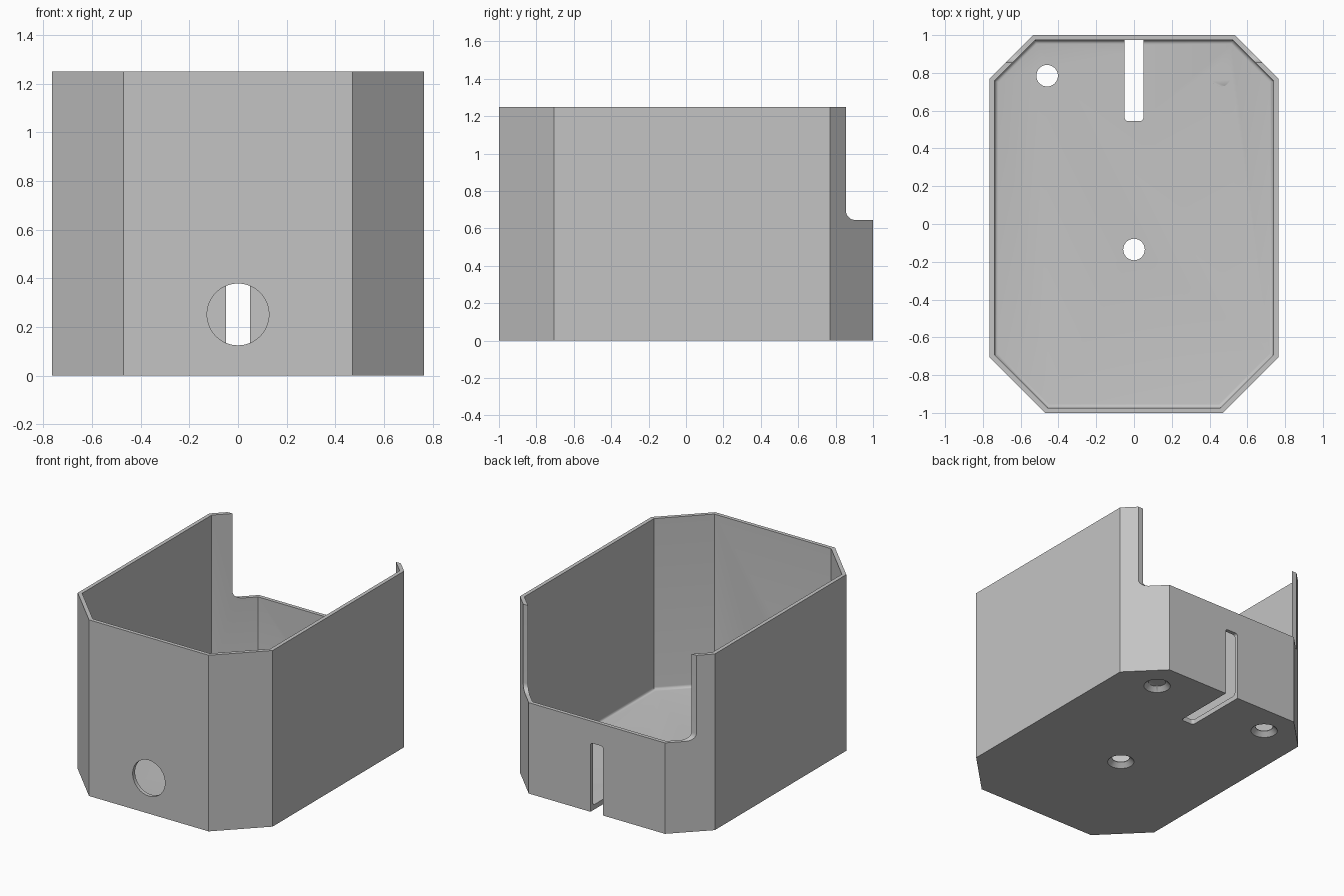
import bpy, bmesh, math
from mathutils import Vector

cube = bpy.data.objects.get("Cube")
if cube:
    bpy.data.objects.remove(cube)

HEIGHT, WALL, FLOOR, COVE = 1.25, 0.027, 0.035, 0.02

grey = bpy.data.materials.new("light grey")
grey.use_nodes = True
GREY = (0.55, 0.55, 0.55, 1)
grey.diffuse_color = GREY
grey.node_tree.nodes["Principled BSDF"].inputs["Base Color"].default_value = GREY


def make_object(name, bm):
    bmesh.ops.recalc_face_normals(bm, faces=bm.faces)
    mesh = bpy.data.meshes.new(name)
    bm.to_mesh(mesh)
    bm.free()
    mesh.materials.append(grey)
    obj = bpy.data.objects.new(name, mesh)
    bpy.context.collection.objects.link(obj)
    return obj


def prism(name, points, axis, start, end, cove=0):
    """Extrude a 2D profile along an axis, optionally rounding its start rim."""
    def place(a, b, c):
        return {"x": (c, a, b), "y": (a, c, b), "z": (a, b, c)}[axis]
    bm = bmesh.new()
    base = bm.faces.new([bm.verts.new(place(a, b, start)) for a, b in points])
    rim = list(base.edges)
    step = Vector(place(0, 0, end - start))
    result = bmesh.ops.extrude_face_region(bm, geom=[base], use_keep_orig=True)
    moved = [v for v in result["geom"] if isinstance(v, bmesh.types.BMVert)]
    bmesh.ops.translate(bm, verts=moved, vec=step)
    bmesh.ops.recalc_face_normals(bm, faces=bm.faces)
    if cove:
        bmesh.ops.bevel(bm, geom=rim, offset=cove, segments=5,
                        profile=0.5, affect="EDGES")
    return make_object(name, bm)


def fillet(cx, cy, sx, sy, r, steps=8):
    """Arc in a square corner, from the upright side to the level side."""
    angles = [math.pi / 2 * i / steps for i in range(steps + 1)]
    return [(cx + sx * r * (1 - math.cos(t)), cy + sy * r * (1 - math.sin(t)))
            for t in angles]


def circle(cx, cy, r, sides=48):
    return [(cx + r * math.cos(math.tau * i / sides),
             cy + r * math.sin(math.tau * i / sides)) for i in range(sides)]


def outline(inset):
    """Chamfered rectangle moved inward evenly."""
    k = inset * math.tan(math.pi / 8)
    half = [(0.47 - k, inset - 1), (0.765 - inset, k - 0.705),
            (0.765 - inset, 0.77 - k), (0.535 - k, 1 - inset)]
    return half + [(-x, y) for x, y in reversed(half)]


def slot(closed_end, open_end, direction):
    """Slot profile with two rounded corners at its closed end."""
    right = fillet(0.05, closed_end, -1, direction, 0.018)
    left = [(-x, y) for x, y in reversed(right)]
    return right + left + [(-0.05, open_end), (0.05, open_end)]


def cone_cutter(name, x, y):
    """Countersink opening towards the underside."""
    bm = bmesh.new()
    bmesh.ops.create_cone(bm, cap_ends=True, segments=48, radius1=0.097,
                          radius2=0.057, depth=0.04)
    bmesh.ops.translate(bm, verts=bm.verts, vec=(x, y, 0.01))
    return make_object(name, bm)


# Outer shell
housing = prism("housing", outline(0), "z", 0, HEIGHT)

# Hollow, rear notch, front cable hole, slot up the rear wall and along the floor
notch = fillet(0.855, 0.645, 1, 1, 0.05) + [(1.2, 0.645), (1.2, 1.5), (0.855, 1.5)]
cutters = [
    prism("cavity", outline(WALL), "z", FLOOR, HEIGHT + 0.2, COVE),
    prism("rear_notch", notch, "x", -1, 1),
    prism("front_hole", circle(0, 0.252, 0.127, 64), "y", -1.1, -0.85),
    prism("floor_slot", slot(0.545, 1.1, 1), "z", -0.1, 0.15),
    prism("wall_slot", slot(0.49, -0.1, -1), "y", 0.9, 1.1),
]

# Countersunk screw holes
for x, y in [(-0.46, 0.785), (0.46, 0.785), (0, -0.135)]:
    cutters.append(prism("screw_hole", circle(x, y, 0.057), "z", -0.1, 0.15))
    cutters.append(cone_cutter("countersink", x, y))

for cutter in cutters:
    cutter.hide_render = True
    mod = housing.modifiers.new(cutter.name, "BOOLEAN")
    mod.operation = "DIFFERENCE"
    mod.solver = "EXACT"
    mod.object = cutter

# Keep the carved result and drop the cutters
bpy.context.view_layer.update()
carved = bpy.data.meshes.new_from_object(
    housing.evaluated_get(bpy.context.evaluated_depsgraph_get()))
housing.modifiers.clear()
housing.data = carved
carved.materials.clear()
carved.materials.append(grey)
for poly in carved.polygons:
    poly.material_index = 0
for cutter in cutters:
    bpy.data.objects.remove(cutter)

bpy.ops.object.select_all(action="DESELECT")
housing.select_set(True)
bpy.context.view_layer.objects.active = housing
bpy.ops.object.shade_smooth_by_angle(angle=math.radians(30))
